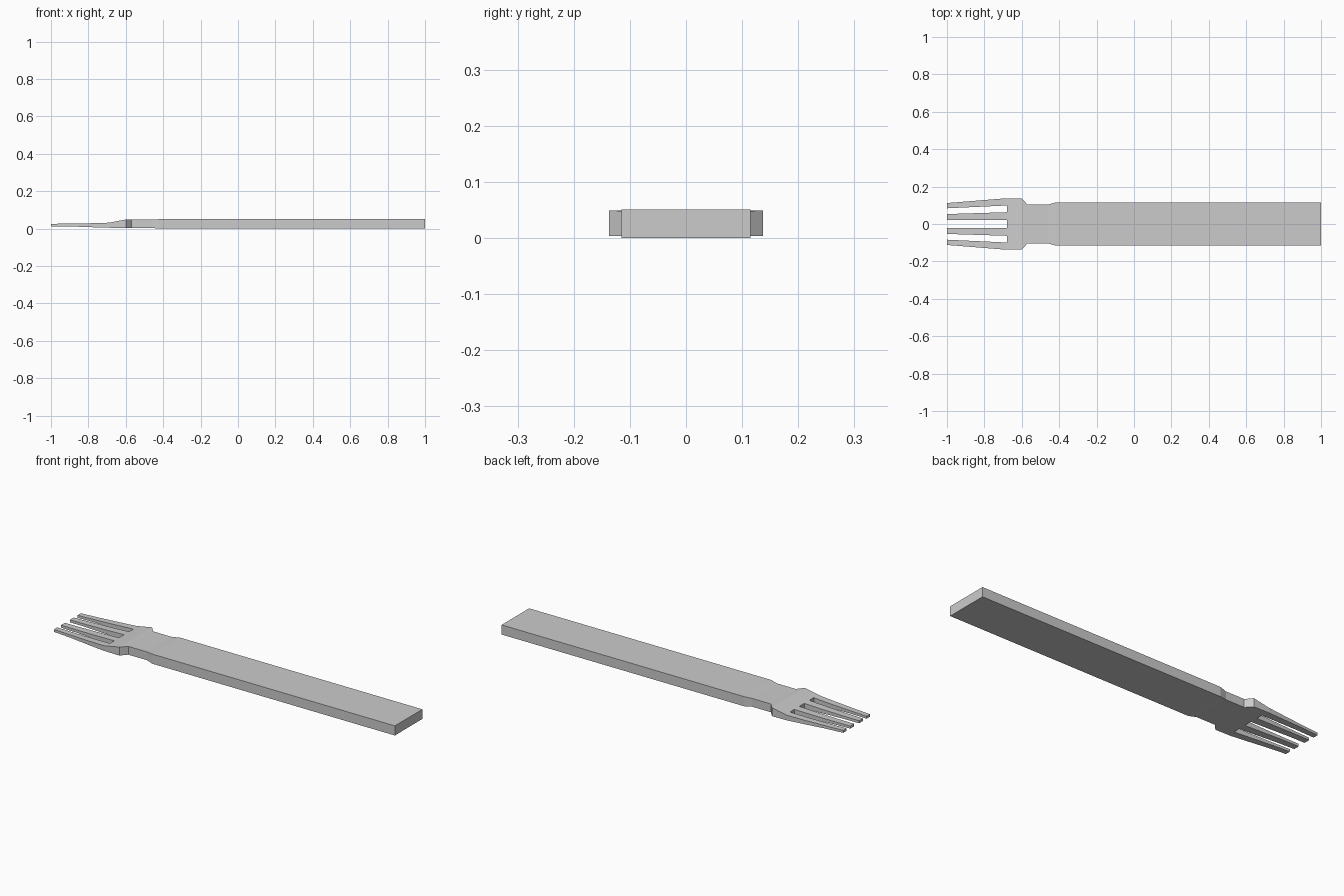
import bpy, bmesh

if "Cube" in bpy.data.objects:
    bpy.data.objects.remove(bpy.data.objects["Cube"])


def mesh_object(name, bm):
    bmesh.ops.recalc_face_normals(bm, faces=bm.faces)
    mesh = bpy.data.meshes.new(name)
    bm.to_mesh(mesh)
    bm.free()
    obj = bpy.data.objects.new(name, mesh)
    bpy.context.collection.objects.link(obj)
    return obj


def loft(bm, stations):
    """Skin rectangles given as (x, y_low, y_high, z_low, z_high)."""
    rings = [[bm.verts.new((x, y, z)) for y, z in
              ((y0, z0), (y1, z0), (y1, z1), (y0, z1))]
             for x, y0, y1, z0, z1 in stations]
    for a, b in zip(rings, rings[1:]):
        for i in range(4):
            j = (i + 1) % 4
            bm.faces.new((a[i], a[j], b[j], b[i]))
    bm.faces.new(rings[0])
    bm.faces.new(rings[-1])


# Fork body: x, half width, bottom, top
profile = [
    (1.00, 0.115, 0.000, 0.051),
    (-0.42, 0.115, 0.000, 0.051),
    (-0.46, 0.104, 0.004, 0.048),
    (-0.57, 0.104, 0.004, 0.048),
    (-0.60, 0.137, 0.004, 0.049),
    (-0.69, 0.137, 0.005, 0.032),
    (-0.79, 0.129, 0.008, 0.029),
    (-0.90, 0.120, 0.012, 0.027),
    (-1.00, 0.112, 0.013, 0.026),
]
bm = bmesh.new()
loft(bm, [(x, -w, w, z0, z1) for x, w, z0, z1 in profile])
fork = mesh_object("fork", bm)

# Tapered slots between the four tines, extended past the tips
slots = [((-0.021, 0.021), (-0.021, 0.021))]
for s in (1, -1):
    slots.append(((s * 0.063, s * 0.099), (s * 0.053, s * 0.084)))
bm = bmesh.new()
for root, tip in slots:
    past = [t + (t - r) * 0.1 / 0.32 for r, t in zip(root, tip)]
    loft(bm, [(-0.68, *root, -0.1, 0.2), (-1.10, *past, -0.1, 0.2)])
cutter = mesh_object("tine_slot_cutter", bm)
cutter.hide_render = True
cutter.hide_viewport = False
cutter.display_type = 'WIRE'

cut = fork.modifiers.new("tine_slots", 'BOOLEAN')
cut.operation = 'DIFFERENCE'
cut.solver = 'EXACT'
cut.object = cutter
